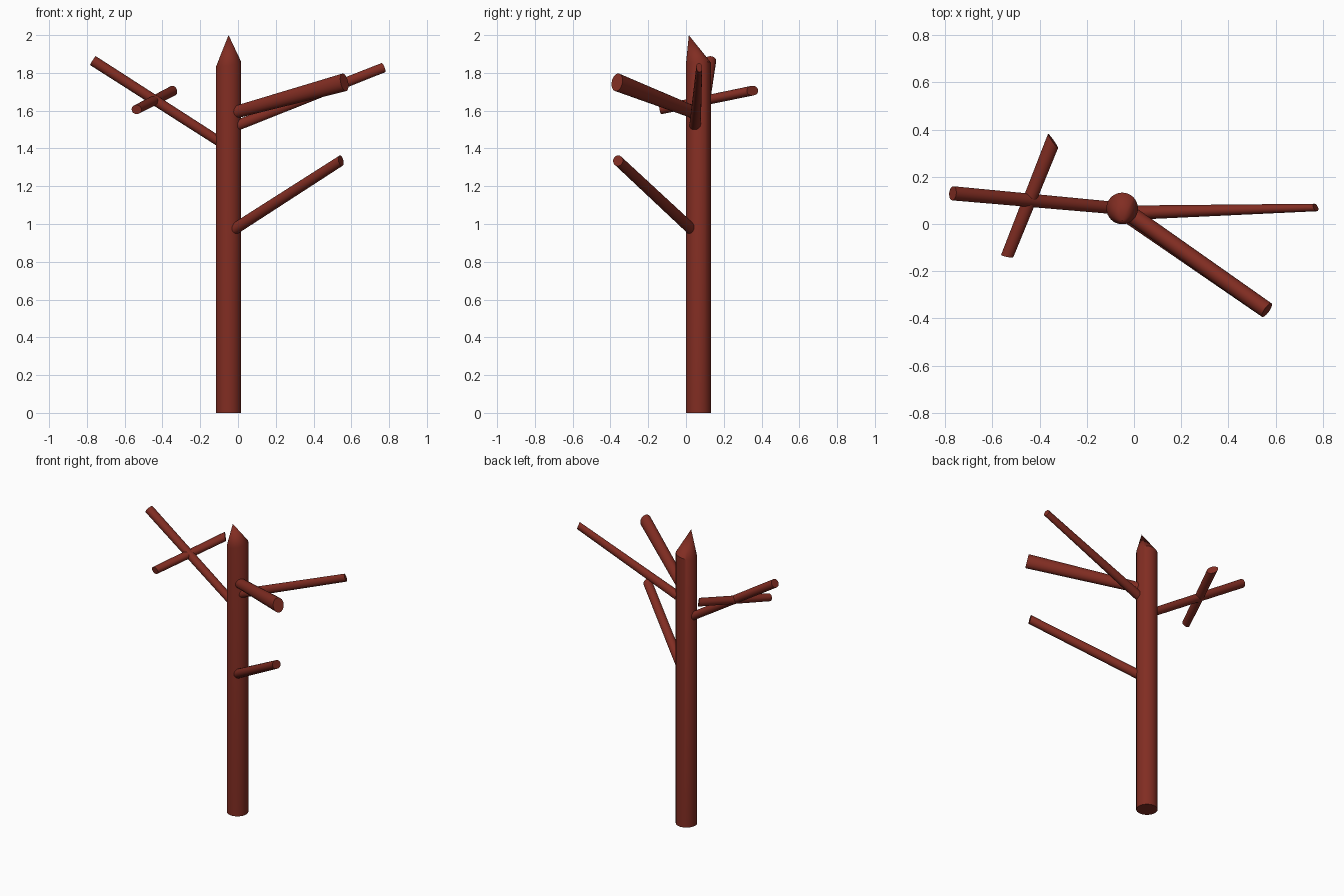
import bpy, bmesh
from math import cos, sin, tau
from mathutils import Vector

if "Cube" in bpy.data.objects:
    bpy.data.objects.remove(bpy.data.objects["Cube"])

bark = bpy.data.materials.new("bark")
bark.diffuse_color = (0.22, 0.026, 0.016, 1)
bark.use_nodes = True
bark.node_tree.nodes["Principled BSDF"].inputs["Base Color"].default_value = bark.diffuse_color


def finish(name, bm):
    bmesh.ops.recalc_face_normals(bm, faces=bm.faces)
    mesh = bpy.data.meshes.new(name)
    bm.to_mesh(mesh)
    bm.free()
    mesh.materials.append(bark)
    obj = bpy.data.objects.new(name, mesh)
    bpy.context.collection.objects.link(obj)
    bpy.ops.object.select_all(action='DESELECT')
    obj.select_set(True)
    bpy.context.view_layer.objects.active = obj
    bpy.ops.object.shade_smooth_by_angle(angle=0.6)
    return obj


def bridge(bm, a, b):
    n = len(a)
    for i in range(n):
        j = (i + 1) % n
        bm.faces.new((a[i], a[j], b[j], b[i]))


def branch(name, start, end, r0, r1, n0=None, n1=None, sides=24):
    """Tapered oval limb; radii are (sideways, upright), n0/n1 tilt the end cuts."""
    p, q = Vector(start), Vector(end)
    axis = (q - p).normalized()
    side = axis.cross(Vector((0, 0, 1))).normalized()
    up = side.cross(axis)
    bm = bmesh.new()
    rings = []
    for centre, r, n in ((p, r0, n0), (q, r1, n1)):
        n = Vector(n) if n else axis
        ring = []
        for i in range(sides):
            t = tau * i / sides
            off = side * r[0] * cos(t) + up * r[1] * sin(t)
            off -= axis * (off.dot(n) / axis.dot(n))
            ring.append(bm.verts.new(centre + off))
        rings.append(ring)
    bridge(bm, *rings)
    bm.faces.new(rings[0])
    bm.faces.new(rings[1])
    return finish(name, bm)


# Trunk with an off-centre pointed top on a slightly slanted shoulder
CX, CY, R, SIDES = -0.05, 0.066, 0.067, 32
bm = bmesh.new()
low, high = [], []
for i in range(SIDES):
    dx, dy = R * cos(tau * i / SIDES), R * sin(tau * i / SIDES)
    low.append(bm.verts.new((CX + dx, CY + dy, 0)))
    high.append(bm.verts.new((CX + dx, CY + dy, 1.845 + 0.2 * dx + 0.1 * dy)))
tip = bm.verts.new((CX, 0.015, 2.0))
bridge(bm, low, high)
bm.faces.new(low)
for i in range(SIDES):
    bm.faces.new((high[i], high[(i + 1) % SIDES], tip))
finish("trunk", bm)

# Right-hand branches
branch("lower_right_branch", (-0.05, 0.05, 0.953), (0.545, -0.36, 1.335),
       (0.03, 0.03), (0.029, 0.027), n1=(1, -0.5, 0.2))
branch("upper_front_branch", (-0.045, 0.063, 1.583), (0.563, -0.365, 1.75),
       (0.035, 0.032), (0.035, 0.048))
branch("upper_right_branch", (-0.04, 0.047, 1.508), (0.77, 0.07, 1.828),
       (0.031, 0.028), (0.016, 0.026), n1=(0.85, 0.35, 0.35))

# Left branch and the twig crossing it
branch("left_branch", (-0.05, 0.065, 1.405), (-0.768, 0.13, 1.865),
       (0.026, 0.026), (0.03, 0.028))
branch("crossing_twig", (-0.537, -0.135, 1.606), (-0.343, 0.352, 1.706),
       (0.026, 0.025), (0.031, 0.026), n0=(0.2, 1, 0.2), n1=(0.82, 0.57, 0.15))
